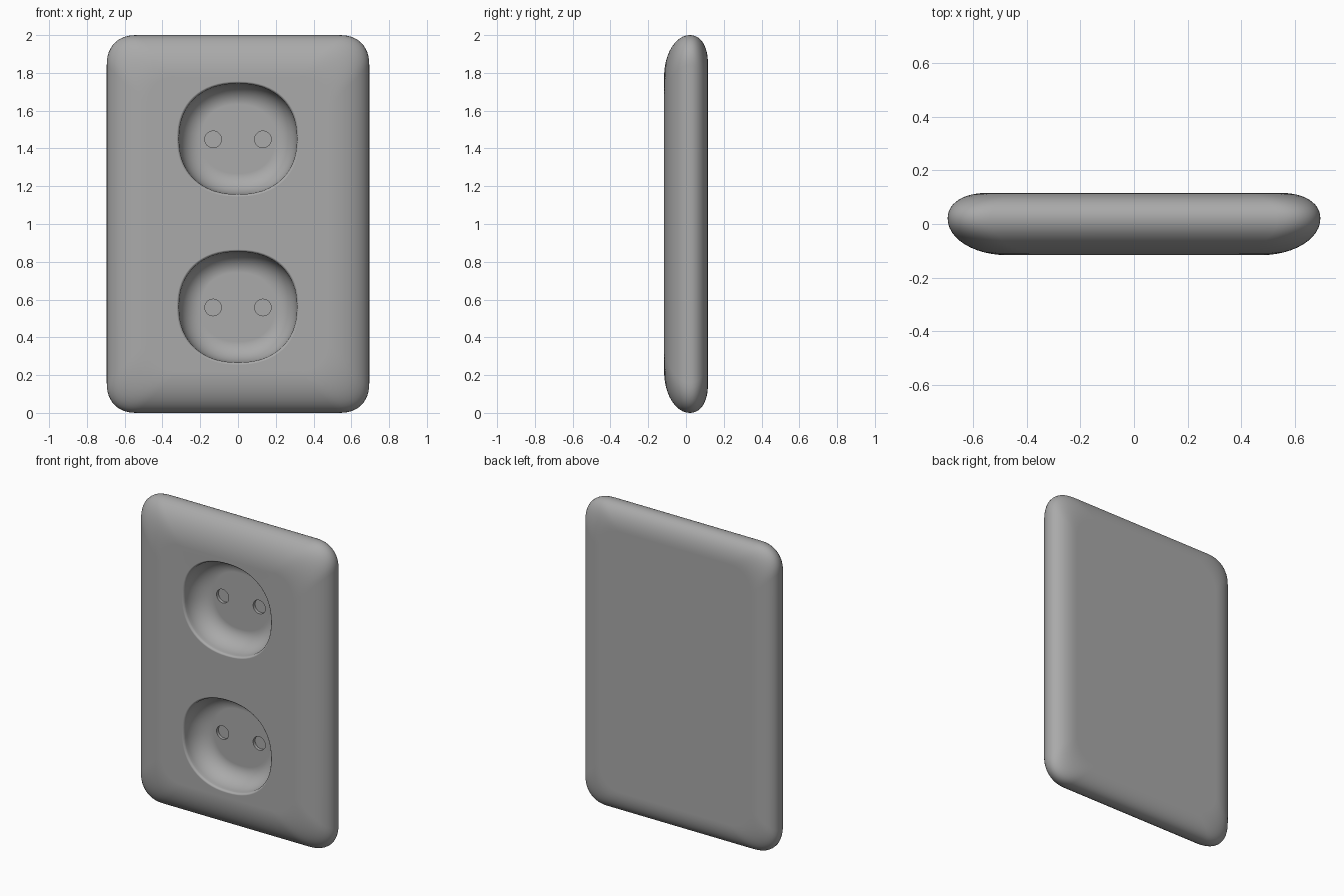
import bpy, bmesh
from math import sin, cos, pi, copysign

cube = bpy.data.objects.get("Cube")
if cube:
    bpy.data.objects.remove(cube, do_unlink=True)

HALF_W, HALF_H, FRONT, BACK, MID = 0.695, 1.0, -0.116, 0.116, 0.02

grey = bpy.data.materials.new("plate grey")
grey.use_nodes = True
grey.diffuse_color = (0.4, 0.4, 0.4, 1)
grey.node_tree.nodes["Principled BSDF"].inputs["Base Color"].default_value = grey.diffuse_color


def power(v, n):
    return copysign(abs(v) ** (2 / n), v)


def oval(y, a, b, cx, cz, n=2, count=64):
    """Superellipse ring at depth y."""
    return [(cx + a * power(cos(2 * pi * i / count), n), y,
             cz + b * power(sin(2 * pi * i / count), n)) for i in range(count)]


def rounded_rect(y, inset, r=0.16, steps=12):
    """Rounded rectangle ring at depth y, shrunk by inset."""
    pts = []
    for q, (sx, sz) in enumerate([(1, 1), (-1, 1), (-1, -1), (1, -1)]):
        for i in range(steps + 1):
            t = (q + i / steps) * pi / 2
            pts.append((sx * (HALF_W - inset - r) + r * power(cos(t), 2.3), y,
                        1 + sz * (HALF_H - inset - r) + r * power(sin(t), 2.3)))
    return pts


def loft(name, rings):
    """Closed skin through rings of equal length."""
    bm = bmesh.new()
    loops = [[bm.verts.new(p) for p in ring] for ring in rings]
    n = len(rings[0])
    for a, b in zip(loops, loops[1:]):
        for i in range(n):
            j = (i + 1) % n
            bm.faces.new((a[i], a[j], b[j], b[i]))
    bm.faces.new(loops[0][::-1])
    bm.faces.new(loops[-1])
    bmesh.ops.recalc_face_normals(bm, faces=bm.faces)
    mesh = bpy.data.meshes.new(name)
    bm.to_mesh(mesh)
    bm.free()
    mesh.materials.append(grey)
    obj = bpy.data.objects.new(name, mesh)
    bpy.context.collection.objects.link(obj)
    return obj


def carve(target, cutter):
    cutter.hide_render = True
    mod = target.modifiers.new("carve", 'BOOLEAN')
    mod.operation = 'DIFFERENCE'
    mod.solver = 'EXACT'
    mod.object = cutter
    bpy.context.view_layer.objects.active = target
    bpy.ops.object.modifier_apply(modifier=mod.name)
    bpy.data.objects.remove(cutter, do_unlink=True)


# Wall plate: broad rounding at the front, tighter rounding at the back
STEPS = 12
rings = []
for i in range(STEPS + 1):
    t = pi / 2 * i / STEPS
    rings.append(rounded_rect(MID + (FRONT - MID) * cos(t), 0.22 * (1 - sin(t))))
for i in range(1, STEPS + 1):
    t = pi / 2 * i / STEPS
    rings.append(rounded_rect(MID + (BACK - MID) * power(sin(t), 2.2),
                              0.15 * (1 - power(cos(t), 2.2))))
plate = loft("wall_plate", rings)

# Two socket bowls, each with two shallow round pin holes
FLOOR = 0.03
for cz in (0.56, 1.45):
    profile = [(FRONT - 0.02, 1.1), (FRONT + 0.004, 0.98), (FRONT + 0.009, 0.967)]
    for i in range(STEPS + 1):
        t = pi / 2 * i / STEPS
        profile.append((-0.1 + (FLOOR + 0.1) * sin(t), 0.6 + 0.36 * cos(t)))
    carve(plate, loft("bowl_cutter", [oval(y, 0.325 * s, 0.305 * s, 0, cz, 2.25)
                                      for y, s in profile]))
    for cx in (-0.132, 0.132):
        carve(plate, loft("pin_cutter", [oval(y, 0.044, 0.044, cx, cz - 0.002, 2, 32)
                                         for y in (FLOOR - 0.02, FLOOR + 0.02)]))

# Smooth shading, with large flat faces kept flat
bpy.ops.object.select_all(action='DESELECT')
plate.select_set(True)
bpy.context.view_layer.objects.active = plate
bpy.ops.object.shade_smooth_by_angle(angle=0.7)
weighted = plate.modifiers.new("weighted normals", 'WEIGHTED_NORMAL')
weighted.keep_sharp = True
